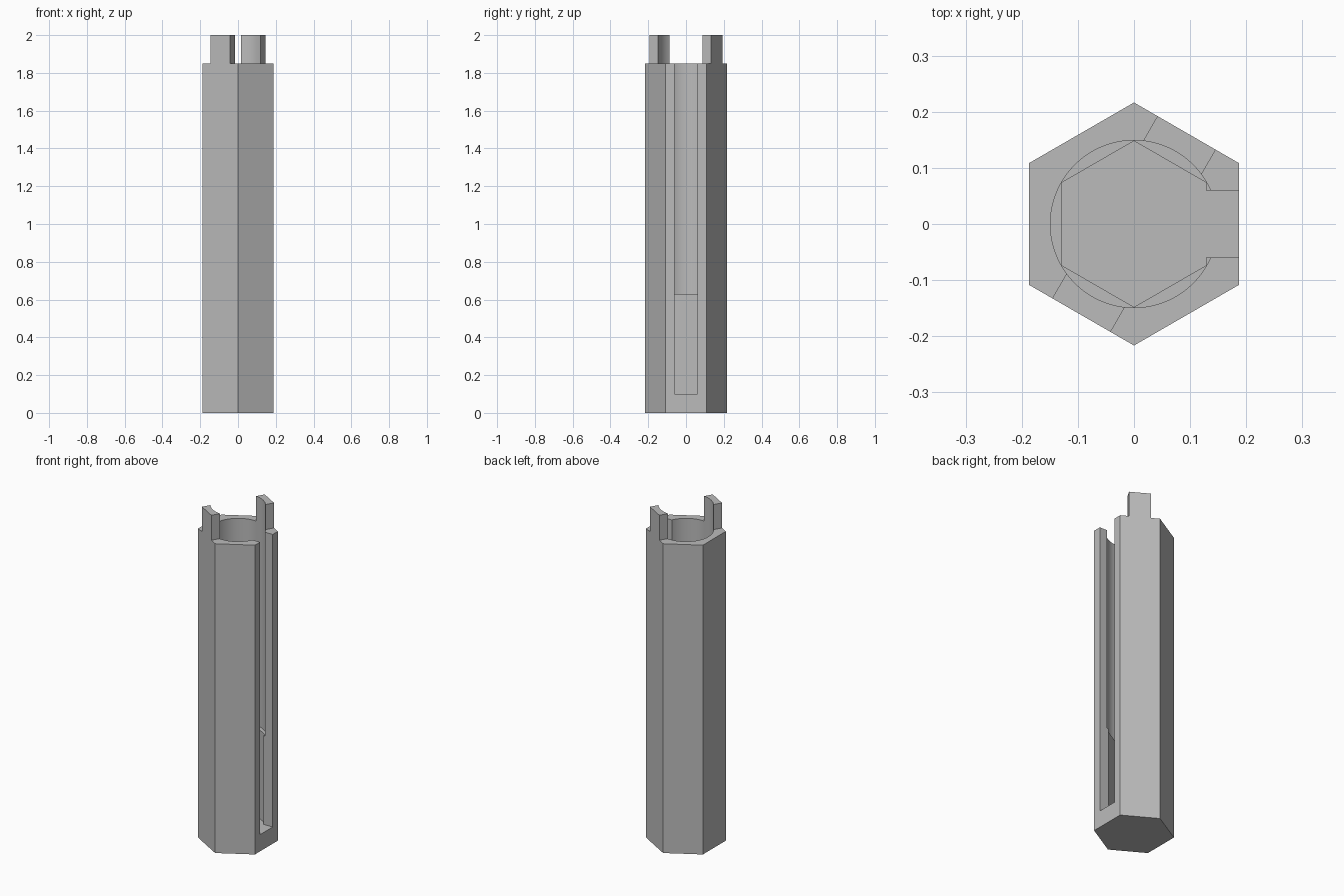
import bpy
import math

if "Cube" in bpy.data.objects:
    bpy.data.objects.remove(bpy.data.objects["Cube"], do_unlink=True)

OUTER_R = 0.2165
BORE_R = 0.149
TOP, SHOULDER, BORE_STEP, FLOOR = 2.0, 1.85, 0.63, 0.10
SLOT_HALF = TAB_HALF = 0.06

grey = bpy.data.materials.new("light_grey")
grey.use_nodes = True
colour = (0.5, 0.5, 0.5, 1)
grey.diffuse_color = colour
grey.node_tree.nodes["Principled BSDF"].inputs["Base Color"].default_value = colour


def prism(name, sides, radius, z0, z1):
    """Upright prism with a corner pointing along +y."""
    bpy.ops.mesh.primitive_cylinder_add(
        vertices=sides, radius=radius, depth=z1 - z0, location=(0, 0, (z0 + z1) / 2))
    ob = bpy.context.object
    ob.name = name
    return ob


def box(name, size, location, turn=0):
    bpy.ops.mesh.primitive_cube_add(size=1, location=location, rotation=(0, 0, turn))
    ob = bpy.context.object
    ob.name = name
    ob.scale = size
    return ob


# Hexagonal outer body, full height
body = prism("hexagonal_tube", 6, OUTER_R, 0, TOP)
body.data.materials.append(grey)

# Round upper bore, hexagonal lower bore, and the open side slot
cutters = [
    prism("round_bore", 96, BORE_R, BORE_STEP, TOP + 0.1),
    prism("hexagonal_bore", 6, BORE_R - 0.001, FLOOR, BORE_STEP + 0.1),
    box("side_slot", (0.4, 2 * SLOT_HALF, TOP + 0.1 - FLOOR),
        (0.2, 0, (TOP + 0.1 + FLOOR) / 2)),
]

# Clear the rim on either side of a strip, leaving two opposite tabs
turn = math.radians(60)
for side in (-1, 1):
    d = side * (TAB_HALF + 0.25)
    cutters.append(box("rim_clearance", (1, 0.5, 0.4),
                       (-math.sin(turn) * d, math.cos(turn) * d, SHOULDER + 0.2), turn))

for cutter in cutters:
    mod = body.modifiers.new(cutter.name, 'BOOLEAN')
    mod.operation = 'DIFFERENCE'
    mod.solver = 'EXACT'
    mod.object = cutter
    cutter.hide_render = True

# Bake the cuts and discard the cutters
graph = bpy.context.evaluated_depsgraph_get()
mesh = bpy.data.meshes.new_from_object(body.evaluated_get(graph))
body.modifiers.clear()
body.data = mesh
mesh.name = "hexagonal_tube"
mesh.materials.clear()
mesh.materials.append(grey)
for poly in mesh.polygons:
    poly.material_index = 0
for cutter in cutters:
    bpy.data.objects.remove(cutter, do_unlink=True)

# Smooth bore, crisp edges
bpy.ops.object.select_all(action='DESELECT')
body.select_set(True)
bpy.context.view_layer.objects.active = body
bpy.ops.object.shade_smooth_by_angle(angle=math.radians(20))
